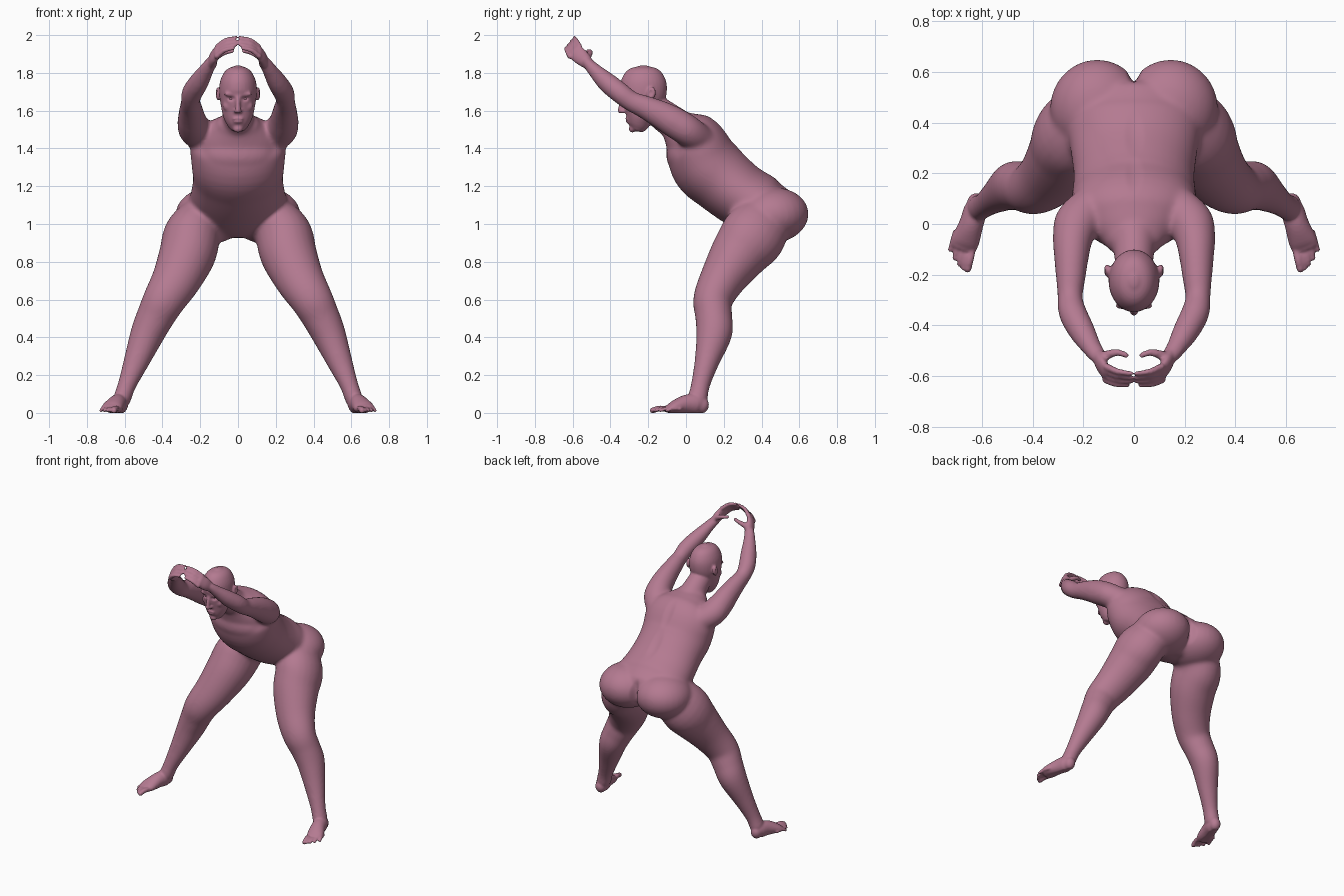
import bpy, bmesh, math
from mathutils import Vector, Matrix

skin = bpy.data.materials.new("skin")
skin.diffuse_color = (0.456, 0.195, 0.283, 1)


def loft(bm, stations, hint=(1, 0, 0), side=1, cap=1.0, n=24, sub=5):
    """Smooth tube through (x, y, z, half width, half depth); width follows hint."""
    st = [Vector(s) for s in stations]
    for s in st:
        s[0] *= side
    ext = [st[0] * 2 - st[1]] + st + [st[-1] * 2 - st[-2]]
    path = []
    for i in range(1, len(ext) - 2):
        a, b, c, d = ext[i - 1:i + 3]
        for k in range(sub):
            t = k / sub
            path.append(0.5 * (2 * b + (c - a) * t + (2 * a - 5 * b + 4 * c - d) * t * t
                               + (3 * b - a - 3 * c + d) * t ** 3))
    path.append(st[-1])
    P = [Vector(p[:3]) for p in path]
    hint = Vector((hint[0] * side, hint[1], hint[2]))
    rings = []

    def ring(c, t, ru, rv):
        u = (hint - t * hint.dot(t)).normalized()
        v = t.cross(u)
        rings.append([bm.verts.new(c + u * ru * math.cos(2 * math.pi * j / n)
                                   + v * rv * math.sin(2 * math.pi * j / n)) for j in range(n)])

    last = len(P) - 1
    angles = (0.35, 0.7, 1.05, 1.35)
    for i, p in enumerate(path):
        t = (P[min(i + 1, last)] - P[max(i - 1, 0)]).normalized()
        r = min(p[3], p[4]) * cap
        if i == 0:
            for a in reversed(angles):
                ring(P[i] - t * r * math.sin(a), t, p[3] * math.cos(a), p[4] * math.cos(a))
        ring(P[i], t, p[3], p[4])
        if i == last:
            for a in angles:
                ring(P[i] + t * r * math.sin(a), t, p[3] * math.cos(a), p[4] * math.cos(a))
    faces = [bm.faces.new(rings[0][::-1]), bm.faces.new(rings[-1])]
    for a, b in zip(rings, rings[1:]):
        for j in range(n):
            k = (j + 1) % n
            faces.append(bm.faces.new((a[j], a[k], b[k], b[j])))
    bmesh.ops.recalc_face_normals(bm, faces=faces)


def blob(bm, c, r, tilt=0.0, side=1):
    m = (Matrix.Translation((c[0] * side, c[1], c[2])) @ Matrix.Rotation(tilt, 4, 'X')
         @ Matrix.Diagonal((*r, 1)))
    bmesh.ops.create_uvsphere(bm, u_segments=28, v_segments=18, radius=1, matrix=m)


def fuse(bm, name, voxel, smooth):
    """Merge overlapping parts into one smooth skin."""
    me = bpy.data.meshes.new(name)
    bm.to_mesh(me)
    ob = bpy.data.objects.new(name, me)
    bpy.context.collection.objects.link(ob)
    rm = ob.modifiers.new("merge", 'REMESH')
    rm.mode, rm.voxel_size, rm.use_smooth_shade = 'VOXEL', voxel, True
    sm = ob.modifiers.new("soften", 'SMOOTH')
    sm.factor, sm.iterations = 0.5, smooth
    out = bpy.data.meshes.new_from_object(ob.evaluated_get(bpy.context.evaluated_depsgraph_get()))
    bpy.data.objects.remove(ob)
    return out


# Torso, neck and limbs
bm = bmesh.new()
loft(bm, [(0, -.07, 1.53, .115, .08), (0, -.01, 1.48, .19, .13), (0, .05, 1.425, .25, .165),
          (0, .105, 1.315, .246, .187), (0, .19, 1.235, .238, .18), (0, .29, 1.155, .25, .172),
          (0, .40, 1.09, .265, .168), (0, .48, 1.06, .23, .14)], cap=.6, n=40)
loft(bm, [(0, .02, 1.48, .1, .09), (0, -.1, 1.56, .082, .086), (0, -.19, 1.63, .072, .075)])
blob(bm, (0, .01, 1.365), (.2, .115, .115), .5)                # chest
for s in (1, -1):
    blob(bm, (.145, .455, 1.045), (.187, .195, .148), .1, s)   # buttock
    blob(bm, (.12, .1, 1.46), (.085, .1, .07), -.7, s)         # shoulder blade
    loft(bm, [(.15, .43, 1.06, .12, .14), (.238, .36, .945, .15, .173), (.268, .28, .84, .15, .153),
              (.325, .195, .71, .131, .122), (.39, .143, .6, .113, .105), (.437, .147, .51, .101, .098),
              (.479, .149, .42, .091, .096), (.539, .11, .27, .068, .066),
              (.587, .077, .15, .05, .051), (.614, .062, .075, .048, .054)], side=s)
    loft(bm, [(.16, .08, 1.44, .08, .08), (.222, .01, 1.493, .09, .083), (.242, -.06, 1.537, .079, .082),
              (.247, -.13, 1.577, .069, .075), (.25, -.22, 1.62, .058, .062), (.252, -.29, 1.65, .05, .054),
              (.242, -.35, 1.695, .056, .056), (.207, -.42, 1.752, .053, .053),
              (.165, -.49, 1.82, .04, .037), (.138, -.525, 1.858, .035, .03)], side=s)
core = fuse(bm, "core", .01, 14)
bm.free()

# Head
bm = bmesh.new()
bm.from_mesh(core)
bpy.data.meshes.remove(core)
loft(bm, [(0, -.225, 1.835, .02, .028), (0, -.225, 1.823, .052, .07), (0, -.225, 1.797, .077, .1),
          (0, -.225, 1.75, .096, .121), (0, -.225, 1.69, .1, .121), (0, -.235, 1.63, .091, .101),
          (0, -.245, 1.57, .079, .074), (0, -.252, 1.525, .058, .056), (0, -.258, 1.5, .038, .038)],
     cap=.25, n=32)
loft(bm, [(0, -.333, 1.67, .011, .012), (0, -.342, 1.63, .012, .014), (0, -.346, 1.6, .016, .016)])
blob(bm, (0, -.313, 1.556), (.028, .01, .007))                  # upper lip
blob(bm, (0, -.308, 1.541), (.024, .01, .008))                  # lower lip
blob(bm, (0, -.283, 1.503), (.026, .02, .019))                  # chin
for s in (1, -1):
    blob(bm, (.038, -.323, 1.688), (.036, .014, .012), 0, s)    # brow
    blob(bm, (.05, -.288, 1.625), (.03, .024, .03), 0, s)       # cheek
    blob(bm, (.013, -.333, 1.595), (.01, .014, .009), 0, s)     # nostril
    blob(bm, (.106, -.183, 1.69), (.012, .024, .036), -.25, s)  # ear

    # Hand: palm, four fingers and a thumb
    loft(bm, [(.138, -.525, 1.855, .034, .026), (.127, -.557, 1.885, .043, .023),
              (.108, -.588, 1.913, .043, .018)], hint=(0, -.65, -.76), side=s)
    for i in range(4):
        t = i / 3
        k = Vector((.108 + .004 * t, -.563 - .052 * t, 1.94 - .053 * t))
        e = Vector((.009 + .014 * (t > .9), -.59 - .047 * t, 1.988 - .058 * t))
        m = (k + e) / 2 + Vector((.006, -.005, .009))
        loft(bm, [(*k, .0135, .0145), (*m, .0115, .0125), (*e, .0085, .009)],
             hint=(0, -.65, -.76), side=s, n=12)
    loft(bm, [(.135, -.53, 1.87, .022, .02), (.1, -.515, 1.895, .018, .017), (.065, -.507, 1.91, .0135, .0135),
              (.03, -.518, 1.915, .011, .011)], hint=(0, 1, 0), side=s, n=12)

    # Foot and five toes
    loft(bm, [(.622, .085, .042, .036, .042), (.626, .055, .05, .046, .052), (.642, 0, .048, .048, .048),
              (.663, -.06, .034, .055, .034), (.674, -.088, .026, .054, .022)], side=s)
    for i in range(5):
        t = i / 4
        tip = Vector((.656 + .07 * t, -.178 + .075 * t * t, .016))
        r = .0155 if i == 0 else .0098
        base = tip + Vector((-.02 + .004 * (1 - t), .072, .008))
        loft(bm, [(*base, r, r), (*((base + tip) / 2 + Vector((0, 0, .006))), r, r),
                  (*tip, r * .95, r)], side=s, n=12)
body_mesh = fuse(bm, "body", .0072, 2)
bm.free()

# Carved hollows: centre, radii, push
dents = [((0, .6, 1.05), (.035, .09, .15), (0, -.02, 0)),
         ((0, .2, 1.5), (.04, .12, .12), (0, -.004, -.005)),
         ((0, .35, 1.33), (.045, .13, .12), (0, -.004, -.005)),
         ((0, -.32, 1.5485), (.03, .03, .005), (0, .008, 0))]
for s in (1, -1):
    dents.append(((s * .036, -.33, 1.664), (.027, .04, .016), (0, .014, 0)))
    dents.append(((s * .118, -.187, 1.695), (.014, .014, .022), (-s * .008, 0, 0)))
for v in body_mesh.vertices:
    for c, r, push in dents:
        d = sum(((v.co[i] - c[i]) / r[i]) ** 2 for i in range(3))
        if d < 1:
            v.co += Vector(push) * (1 - d) ** 2
    v.co.z = max(v.co.z, 0.004)                      # flat soles on the ground
    v.co.z -= 0.004 * max(0, 1 - v.co.z / .1) / .96
body_mesh.materials.clear()
body_mesh.materials.append(skin)
bpy.context.collection.objects.link(bpy.data.objects.new("body", body_mesh))

# Eyes
bm = bmesh.new()
for s in (1, -1):
    blob(bm, (.036, -.306, 1.662), (.014, .013, .009), 0, s)
for f in bm.faces:
    f.smooth = True
eyes = bpy.data.meshes.new("eyes")
bm.to_mesh(eyes)
bm.free()
eyes.materials.append(skin)
bpy.context.collection.objects.link(bpy.data.objects.new("eyes", eyes))
